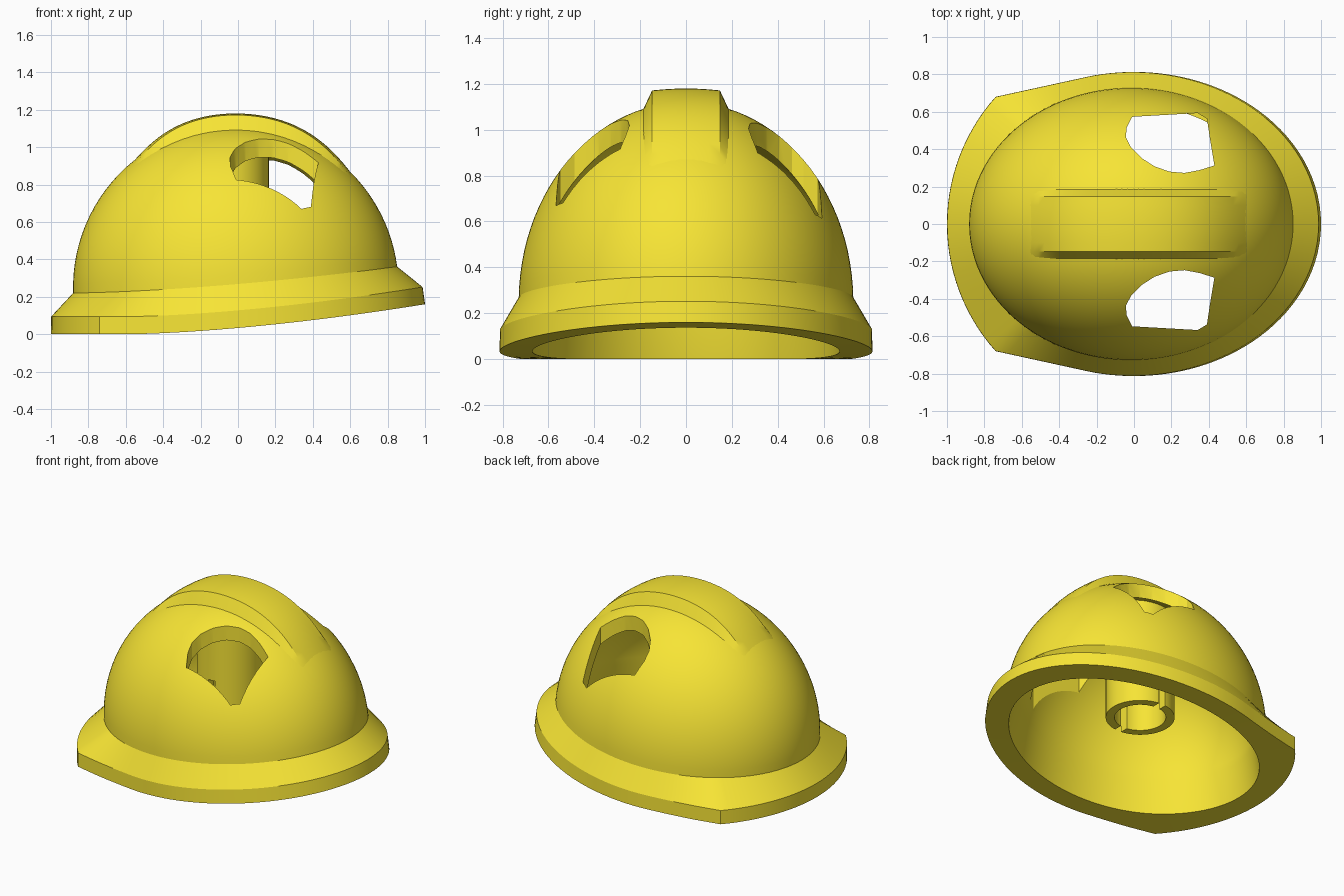
import bpy, bmesh
from math import sin, cos, pi, sqrt, asin, radians, atan2

if "Cube" in bpy.data.objects:
    bpy.data.objects.remove(bpy.data.objects["Cube"])

yellow = bpy.data.materials.new("yellow")
yellow.diffuse_color = (0.93, 0.78, 0.035, 1)
yellow.use_nodes = True
yellow.node_tree.nodes["Principled BSDF"].inputs["Base Color"].default_value = yellow.diffuse_color
CX, A, B, H, Z0 = -0.012, 0.87, 0.73, 0.87, 0.25   # outer dome ellipsoid
HI = 0.78                                          # cavity height


def make(name, verts, faces):
    bm = bmesh.new()
    vs = [bm.verts.new(v) for v in verts]
    for f in faces:
        bm.faces.new([vs[i] for i in f])
    bmesh.ops.recalc_face_normals(bm, faces=bm.faces)
    me = bpy.data.meshes.new(name)
    bm.to_mesh(me)
    bm.free()
    ob = bpy.data.objects.new(name, me)
    bpy.context.collection.objects.link(ob)
    me.materials.append(yellow)
    return ob


def activate(ob):
    bpy.ops.object.select_all(action='DESELECT')
    ob.select_set(True)
    bpy.context.view_layer.objects.active = ob


def cut(ob, cutter):
    cutter.hide_render = True
    activate(ob)
    m = ob.modifiers.new("cut", 'BOOLEAN')
    m.operation, m.solver, m.object = 'DIFFERENCE', 'EXACT', cutter
    bpy.ops.object.modifier_apply(modifier=m.name)
    bpy.data.objects.remove(cutter)


def smooth(ob, angle=23):
    activate(ob)
    bpy.ops.object.shade_smooth_by_angle(angle=radians(angle))


def prism(name, pts, z0, z1):
    n = len(pts)
    verts = [(x, y, z) for z in (z0, z1) for x, y in pts]
    faces = [list(range(n)), list(range(n, 2 * n))]
    faces += [(i, (i + 1) % n, n + (i + 1) % n, n + i) for i in range(n)]
    return make(name, verts, faces)


# Heights along the sweeping brim
def z_bottom(x):
    return 0.16 * (max(x + 0.6, 0) / 1.6) ** 1.6


def z_joint(x):
    return 0.22 + 0.14 * (max(x + 0.9, 0) / 1.75) ** 1.6


# Radius of an ellipse, and of the brim outline with its two rear corners
def r_ell(t, a, b):
    return 1 / sqrt((cos(t) / a) ** 2 + (sin(t) / b) ** 2)


T1, T2 = atan2(0.787, -0.25), atan2(0.68, -0.74)


def r_brim(t):
    t = t if t <= pi else 2 * pi - t
    if t <= T1:
        return r_ell(t, 1.0, 0.813)
    if t <= T2:
        return (0.787 + 0.25 * 0.2184) / (sin(t) - 0.2184 * cos(t))
    return 0.02 * cos(t) + sqrt(1.0404 - 0.0004 * sin(t) ** 2)


half = [T1 * i / 36 for i in range(36)] + [T1 + (T2 - T1) * i / 10 for i in range(10)]
half += [T2 + (pi - T2) * i / 14 for i in range(14)]
angles = half + [pi] + [2 * pi - t for t in reversed(half[1:])]
N = len(angles)


# Shell: outer dome, brim and cavity as one closed surface
def dome_ring(k, a, b, h):
    ring = []
    for t in angles:
        r = r_ell(t, a, b)
        p0 = asin((z_joint(CX + r * cos(t)) - Z0) / h)
        p = pi / 2 + (p0 - pi / 2) * k
        ring.append((CX + r * cos(t) * cos(p), r * sin(t) * cos(p), Z0 + h * sin(p)))
    return ring


def brim_ring(radius, dz):
    pts = [(radius(t) * cos(t), radius(t) * sin(t)) for t in angles]
    return [(x, y, z_bottom(x) + dz) for x, y in pts]


K = 26
rings = [dome_ring(i / K, A, B, H) for i in range(1, K + 1)]
rings.append(brim_ring(lambda t: r_brim(t) * (0.999 - 0.012 * max(cos(t), 0)), 0.094))
rings.append(brim_ring(r_brim, 0.0))
rings.append(brim_ring(lambda t: r_ell(t, 0.85, 0.67), 0.0))
rings += [dome_ring(i / K, 0.80, 0.66, HI) for i in range(K, 0, -1)]
verts = [v for r in rings for v in r] + [(CX, 0, Z0 + H), (CX, 0, Z0 + HI)]
faces = []
for j in range(len(rings) - 1):
    for i in range(N):
        k = (i + 1) % N
        faces.append((j * N + i, j * N + k, (j + 1) * N + k, (j + 1) * N + i))
last, top = (len(rings) - 1) * N, len(rings) * N
for i in range(N):
    faces += [(top, i, (i + 1) % N), (top + 1, last + i, last + (i + 1) % N)]
shell = make("helmet_shell", verts, faces)

# Vent holes, cut straight down on both sides
vent = [(-.01, .56), (.34, .58), (.39, .55), (.405, .45), (.43, .30), (.35, .275),
        (.27, .26), (.19, .267), (.11, .295), (.04, .34), (-.015, .395),
        (-.043, .45), (-.04, .50)]
for s in (1, -1):
    cut(shell, prism("vent_cutter", [(x, s * y + 0.013) for x, y in vent], 0.45, 1.4))
smooth(shell)


# Raised crown ridge fading into the dome at both ends
def z_dome(x, y):
    return Z0 + H * sqrt(1 - ((x - CX) / A) ** 2 - (y / B) ** 2)


ys = [-0.19, -0.148, -0.1, -0.05, 0, 0.05, 0.1, 0.148, 0.19]
M = 40
verts, faces = [], []
for i in range(M + 1):
    x = -0.57 + 1.19 * i / M
    u = min(abs(x) / (0.57 if x < 0 else 0.62), 1)
    f = (1 - u ** 4) ** 1.2
    for y in ys:
        lift = -0.008 if abs(y) > 0.18 else -0.006 + f * (0.066 + 0.45 * y * y)
        verts.append((x, y, z_dome(x, y) + lift))
W = len(ys)
for i in range(M):
    for j in range(W - 1):
        a = i * W + j
        faces.append((a, a + W, a + W + 1, a + 1))
ridge = make("crown_ridge", verts, faces)
smooth(ridge)

# Inner mounting tube with a slot on each side
S, TX = 48, -0.05
prof = [(0.215, 0.28), (0.215, 1.04), (0.16, 1.04), (0.16, 0.28)]
verts = [(TX + r * cos(2 * pi * i / S), r * sin(2 * pi * i / S), z) for r, z in prof for i in range(S)]
faces = [(j * S + i, j * S + (i + 1) % S, (j + 1) % 4 * S + (i + 1) % S, (j + 1) % 4 * S + i)
         for j in range(4) for i in range(S)]
tube = make("inner_tube", verts, faces)
slot = [(TX + sx * 0.025, sy * 0.3) for sx, sy in ((-1, -1), (1, -1), (1, 1), (-1, 1))]
cut(tube, prism("slot_cutter", slot, 0.2, 0.6))
smooth(tube)
